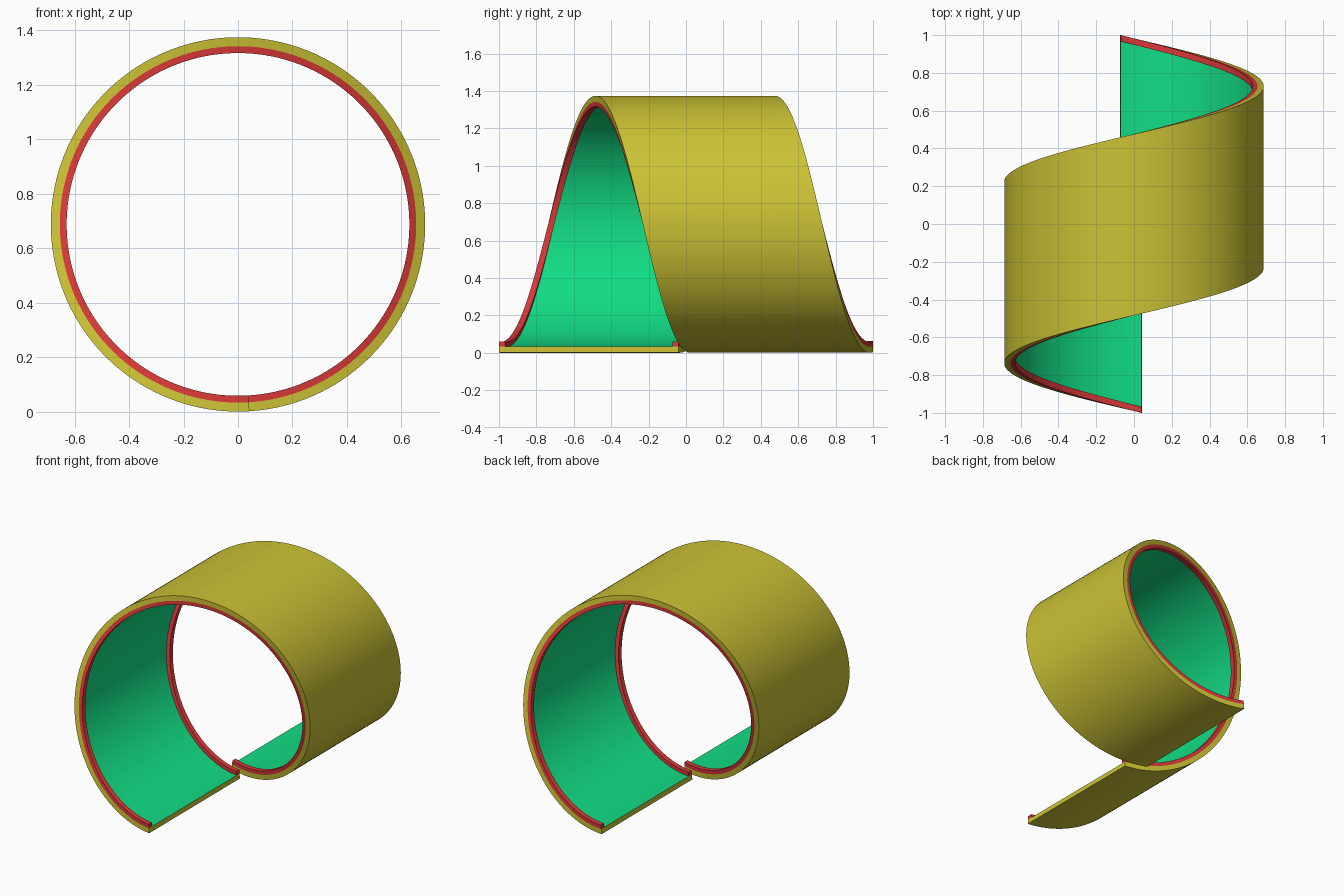
import bpy, bmesh
from math import sin, cos, radians

cube = bpy.data.objects.get("Cube")
if cube:
    bpy.data.objects.remove(cube)

R_OUT, R_BED, R_RIM = 0.687, 0.654, 0.629   # outer wall, inner floor, rail crest
START, END = radians(-3.5), radians(366.3)  # sweep measured from the bottom
WIDTH, RAIL, STEPS = 0.96, 0.033, 148
RISE = 2 - WIDTH                            # axial travel over the whole sweep


def material(name, rgb):
    mat = bpy.data.materials.new(name)
    mat.use_nodes = True
    mat.diffuse_color = (*rgb, 1)
    mat.node_tree.nodes["Principled BSDF"].inputs["Base Color"].default_value = (*rgb, 1)
    return mat


olive = material("olive yellow", (0.60, 0.54, 0.035))
green = material("emerald green", (0.006, 0.72, 0.23))
red = material("rail red", (0.70, 0.04, 0.04))


def helical_bar(name, r_in, r_out, y0, y1, mats):
    """Sweep a rectangular section along the helix; the inner wall takes the last material."""
    bm = bmesh.new()
    section = [(r_out, y0), (r_out, y1), (r_in, y1), (r_in, y0)]
    rings = []
    for i in range(STEPS + 1):
        t = i / STEPS
        a = START + (END - START) * t
        rings.append([bm.verts.new((-r * sin(a), y - 1 + RISE * t, R_OUT - r * cos(a)))
                      for r, y in section])
    for p, q in zip(rings, rings[1:]):
        for k in range(4):
            n = (k + 1) % 4
            face = bm.faces.new((p[k], p[n], q[n], q[k]))
            if k == 2:
                face.material_index = len(mats) - 1
    bm.faces.new(rings[0])
    bm.faces.new(rings[-1])
    bmesh.ops.recalc_face_normals(bm, faces=bm.faces)
    mesh = bpy.data.meshes.new(name)
    bm.to_mesh(mesh)
    bm.free()
    for m in mats:
        mesh.materials.append(m)
    obj = bpy.data.objects.new(name, mesh)
    bpy.context.collection.objects.link(obj)
    bpy.ops.object.select_all(action='DESELECT')
    obj.select_set(True)
    bpy.context.view_layer.objects.active = obj
    bpy.ops.object.shade_smooth_by_angle(angle=radians(30))


# Wide wrapped band with a green inner floor
helical_bar("spiral_band", R_BED, R_OUT, 0, WIDTH, [olive, green])
# Raised rails along both edges of the floor
helical_bar("front_rail", R_RIM, R_BED, 0, RAIL, [red])
helical_bar("back_rail", R_RIM, R_BED, WIDTH - RAIL, WIDTH, [red])
